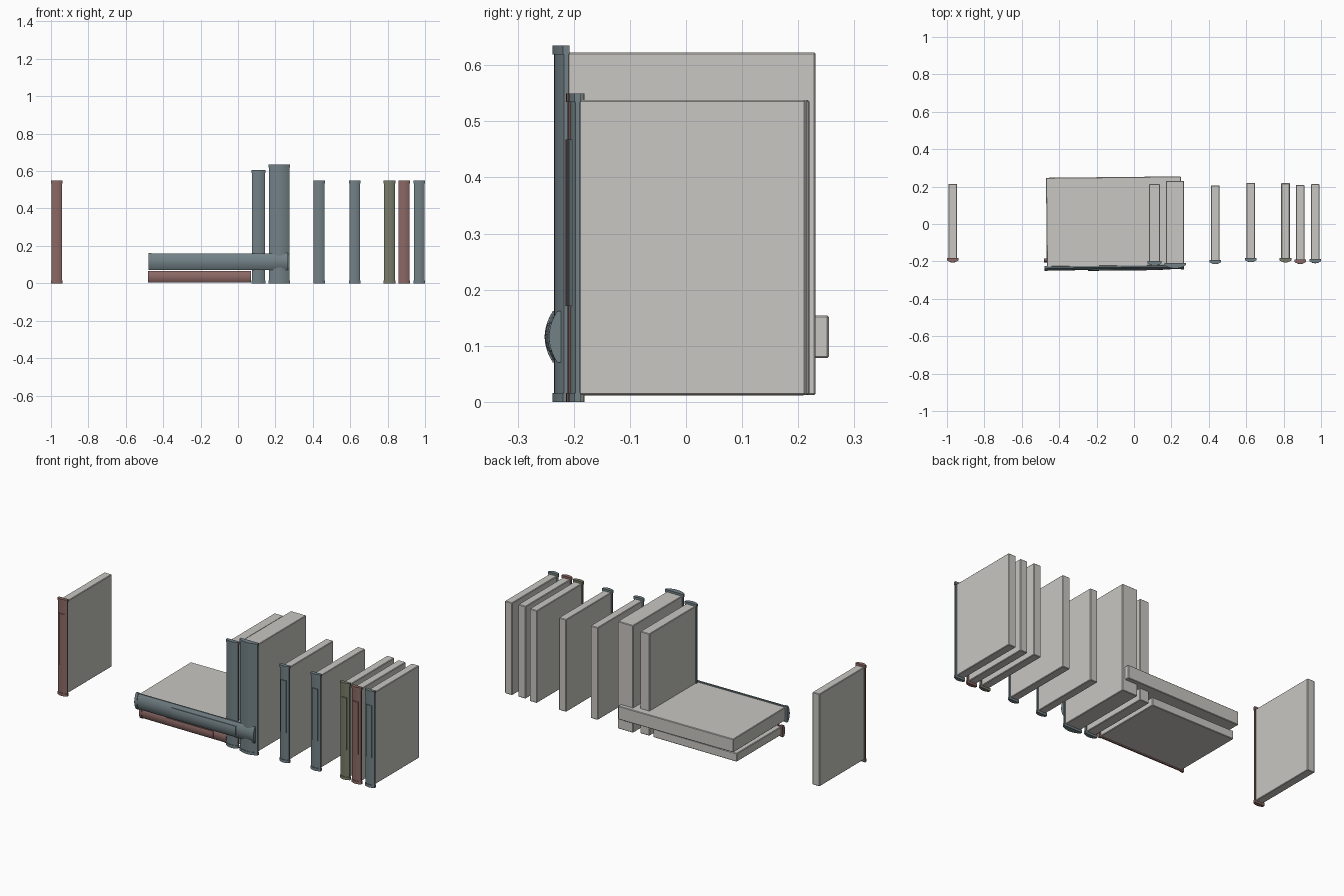
import bpy, bmesh, math
from mathutils import Matrix

if "Cube" in bpy.data.objects:
    bpy.data.objects.remove(bpy.data.objects["Cube"])


def material(name, rgb):
    m = bpy.data.materials.new(name)
    m.use_nodes = True
    col = (*rgb, 1)
    m.diffuse_color = col
    bsdf = m.node_tree.nodes["Principled BSDF"]
    bsdf.inputs["Base Color"].default_value = col
    bsdf.inputs["Roughness"].default_value = 0.8
    return m


paper = material("paper_grey", (0.58, 0.57, 0.54))
blue = material("slate_blue", (0.17, 0.22, 0.24))
red = material("dusty_red", (0.26, 0.14, 0.13))
olive = material("olive_green", (0.19, 0.20, 0.14))


def finish(name, bm, mat, place):
    bmesh.ops.recalc_face_normals(bm, faces=bm.faces)
    me = bpy.data.meshes.new(name)
    bm.to_mesh(me)
    bm.free()
    me.materials.append(mat)
    ob = bpy.data.objects.new(name, me)
    bpy.context.collection.objects.link(ob)
    ob.matrix_world = place
    bpy.ops.object.select_all(action='DESELECT')
    ob.select_set(True)
    bpy.context.view_layer.objects.active = ob
    bpy.ops.object.shade_smooth_by_angle(angle=math.radians(30))
    return ob


def curved_prism(bm, half, curve, back, z0, z1, steps=10):
    """Upright prism: curve(x) gives the front, back(x) the rear."""
    xs = [half * (2 * i / steps - 1) for i in range(steps + 1)]
    outline = [(x, curve(x)) for x in xs] + [(x, back(x)) for x in reversed(xs)]
    face = bm.faces.new([bm.verts.new((x, y, z0)) for x, y in outline])
    top = bmesh.ops.extrude_face_region(bm, geom=[face])["geom"]
    verts = [v for v in top if isinstance(v, bmesh.types.BMVert)]
    bmesh.ops.translate(bm, verts=verts, vec=(0, 0, z1 - z0))


def book(name, place, width, height, front, rear, mat, label=True):
    half, bulge = width / 2, 0.16 * width
    inner = front + bulge + 0.012

    def arc(offset):
        return lambda x: front + offset + bulge * (x / half) ** 2

    def flat(y):
        return lambda x: y

    # Page block with softly bevelled edges
    bm = bmesh.new()
    bmesh.ops.create_cube(bm, size=1)
    pages = width - max(0.016, width * 0.16)
    size = (pages, rear - inner + 0.004, height - 0.024)
    bmesh.ops.scale(bm, vec=size, verts=bm.verts)
    bmesh.ops.translate(bm, vec=(0, (rear + inner - 0.004) / 2, height / 2), verts=bm.verts)
    bmesh.ops.bevel(bm, geom=bm.edges[:], offset=0.003, segments=1, affect='EDGES')
    finish(name + "_pages", bm, paper, place)

    # Rounded spine with a thicker cap at each end
    bm = bmesh.new()
    curved_prism(bm, half - 0.002, arc(0.003), flat(inner - 0.002), 0.004, height - 0.004)
    for z in (0, height - 0.016):
        curved_prism(bm, half, arc(0), flat(inner), z, z + 0.016)
    finish(name + "_spine", bm, mat, place)

    # Raised label panel
    if label:
        bm = bmesh.new()
        curved_prism(bm, half * 0.54, arc(-0.001), arc(0.005),
                     height * 0.31, height * 0.85)
        finish(name + "_label", bm, mat, place)


# Standing books: name, centre x, width, height, front, rear, colour, label
standing = [
    ("far_right_book", -0.969, 0.062, 0.55, -0.205, 0.215, red, True),
    ("tall_book", 0.110, 0.074, 0.605, -0.222, 0.213, blue, False),
    ("tallest_book", 0.220, 0.115, 0.635, -0.238, 0.231, blue, False),
    ("first_row_book", 0.434, 0.062, 0.55, -0.214, 0.207, blue, True),
    ("second_row_book", 0.624, 0.062, 0.55, -0.203, 0.220, blue, True),
    ("third_row_book", 0.810, 0.062, 0.55, -0.205, 0.218, olive, True),
    ("fourth_row_book", 0.888, 0.062, 0.55, -0.213, 0.208, red, True),
    ("last_row_book", 0.969, 0.062, 0.55, -0.209, 0.213, blue, True),
]
for name, x, *spec in standing:
    book(name, Matrix.Translation((x, 0, 0)), *spec)


# Books lying flat, spine towards the front
def lying(x, z, turn):
    return (Matrix.Translation((x, 0, z)) @ Matrix.Rotation(math.radians(turn), 4, 'Z')
            @ Matrix.Rotation(math.radians(90), 4, 'Y'))


book("lower_lying_book", lying(-0.48, 0.035, 0), 0.064, 0.55, -0.207, 0.212, red)
book("upper_lying_book", lying(-0.48, 0.116, 0.6), 0.092, 0.745, -0.252, 0.247, blue)
